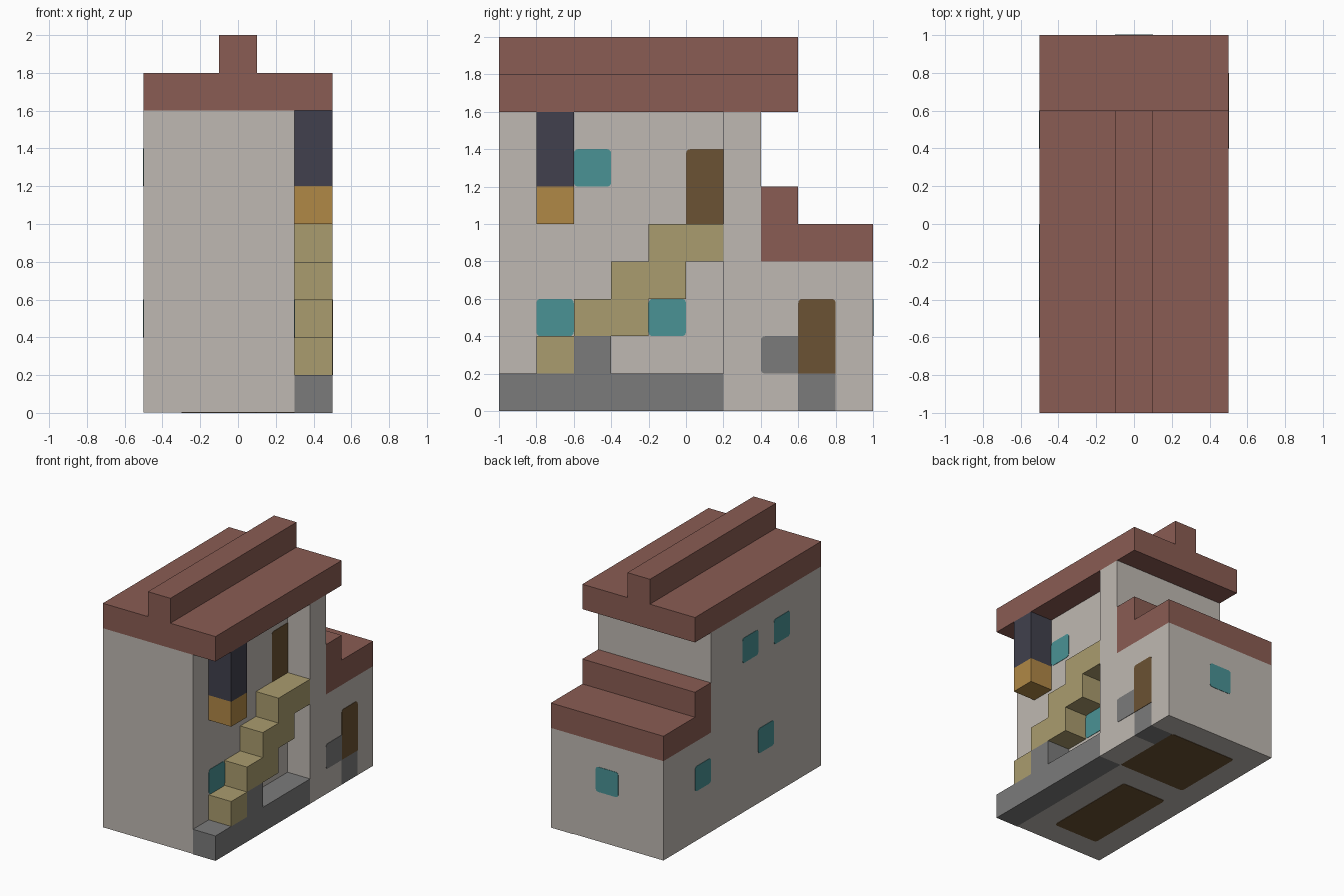
import bpy
import bmesh
import math

cube = bpy.data.objects.get("Cube")
if cube:
    bpy.data.objects.remove(cube, do_unlink=True)


def material(name, rgb):
    """Flat material from 0-255 display values."""
    def linear(v):
        v /= 255
        return v / 12.92 if v <= 0.04045 else ((v + 0.055) / 1.055) ** 2.4
    color = [linear(v) for v in rgb] + [1.0]
    mat = bpy.data.materials.new(name)
    mat.use_nodes = True
    mat.diffuse_color = color
    mat.node_tree.nodes["Principled BSDF"].inputs["Base Color"].default_value = color
    return mat


plaster = material("pale plaster", (191, 185, 178))
tile = material("red roof tile", (138, 92, 83))
glass = material("teal glass", (74, 146, 149))
wood = material("brown wood", (107, 82, 51))
sand = material("sand stone", (170, 156, 110))
stone = material("grey stone", (123, 123, 123))
iron = material("dark iron", (65, 64, 77))
amber = material("amber", (176, 136, 70))

PLATE = 0.003  # thickness of painted details


def prism(name, axis, profile, lo, hi, mat):
    """Extrude a 2D profile along an axis; the profile uses the other two axes in order."""
    bm = bmesh.new()

    def point(a, b, depth):
        co = [a, b]
        co.insert("xyz".index(axis), depth)
        return bm.verts.new(co)
    face = bm.faces.new([point(a, b, lo) for a, b in profile])
    ext = bmesh.ops.extrude_face_region(bm, geom=[face], use_keep_orig=True)
    for v in ext["geom"]:
        if isinstance(v, bmesh.types.BMVert):
            v.co["xyz".index(axis)] = hi
    bmesh.ops.recalc_face_normals(bm, faces=bm.faces)
    mesh = bpy.data.meshes.new(name)
    bm.to_mesh(mesh)
    bm.free()
    mesh.materials.append(mat)
    obj = bpy.data.objects.new(name, mesh)
    bpy.context.collection.objects.link(obj)
    return obj


def rect(a0, a1, b0, b1):
    return [(a0, b0), (a1, b0), (a1, b1), (a0, b1)]


def rounded(a0, a1, b0, b1, corners=(1, 1, 1, 1), r=0.022):
    """Rectangle with chosen rounded corners, anticlockwise from the low corner."""
    pts = []
    for i, (a, b) in enumerate(rect(a0, a1, b0, b1)):
        if not corners[i]:
            pts.append((a, b))
            continue
        ca = a + r if i in (0, 3) else a - r
        cb = b + r if i < 2 else b - r
        for k in range(4):
            t = math.pi + (i + k / 3) * math.pi / 2
            pts.append((ca + r * math.cos(t), cb + r * math.sin(t)))
    return pts


# House walls: long body, and the side wing with a notch for the doorstep
prism("house_body", "x", [(-1, PLATE), (1, PLATE), (1, 0.8), (0.4, 0.8), (0.4, 1.6), (-1, 1.6)],
      -0.5, 0.3, plaster)
prism("side_wing", "x", [(0.2, 0), (0.6, 0), (0.6, 0.2), (0.8, 0.2), (0.8, 0), (1, 0),
                         (1, 0.8), (0.4, 0.8), (0.4, 1.6), (0.2, 1.6)], 0.3, 0.5, plaster)

# Roofs
prism("main_roof", "y", [(-0.5, 1.6), (0.5, 1.6), (0.5, 1.8), (0.1, 1.8), (0.1, 2),
                         (-0.1, 2), (-0.1, 1.8), (-0.5, 1.8)], -1, 0.6, tile)
prism("rear_roof", "x", [(0.4, 0.8), (1, 0.8), (1, 1), (0.6, 1), (0.6, 1.2), (0.4, 1.2)],
      -0.5, 0.5, tile)

# Stone terrace with stair support, and doorstep
prism("terrace", "x", [(-1, 0), (0.2, 0), (0.2, 0.2), (-0.4, 0.2), (-0.4, 0.4),
                       (-0.6, 0.4), (-0.6, 0.2), (-1, 0.2)], 0.3, 0.5, stone)
prism("doorstep", "x", rect(0.6, 0.8, 0, 0.2), 0.3, 0.5, stone)

# Outside stairs
prism("bottom_step", "x", rect(-0.8, -0.6, 0.2, 0.4), 0.3, 0.5, sand)
prism("stair_flight", "x", [(-0.6, 0.4), (-0.2, 0.4), (-0.2, 0.6), (0, 0.6), (0, 0.8), (0.2, 0.8),
                            (0.2, 1), (-0.2, 1), (-0.2, 0.8), (-0.4, 0.8), (-0.4, 0.6),
                            (-0.6, 0.6)], 0.3, 0.5, sand)

# Hanging lantern
prism("lantern_hanger", "x", rect(-0.8, -0.6, 1.2, 1.6), 0.3, 0.5, iron)
prism("lantern_light", "x", rect(-0.8, -0.6, 1, 1.2), 0.3, 0.5, amber)

# Windows on the stair side, the plain side and the back
for i, (y, z) in enumerate([(-0.8, 0.4), (-0.2, 0.4), (-0.6, 1.2)]):
    prism(f"left_window_{i}", "x", rounded(y, y + 0.2, z, z + 0.2), 0.3, 0.3 + PLATE, glass)
for i, (y, z) in enumerate([(0.4, 0.4), (-0.4, 0.4), (-0.2, 1.2), (-0.6, 1.2)]):
    prism(f"right_window_{i}", "x", rounded(y, y + 0.2, z, z + 0.2), -0.5 - PLATE, -0.5, glass)
prism("back_window", "y", rounded(-0.1, 0.1, 0.4, 0.6), 1, 1 + PLATE, glass)

# Doors and the stone panel beside the lower one
prism("upper_door", "x", rounded(0, 0.2, 1, 1.4, (0, 0, 0, 1)), 0.3, 0.3 + PLATE, wood)
prism("lower_door", "x", rounded(0.6, 0.8, 0.2, 0.6, (0, 0, 1, 1)), 0.5, 0.5 + PLATE, wood)
prism("door_panel", "x", rounded(0.4, 0.6, 0.2, 0.4, (1, 0, 0, 1)), 0.5, 0.5 + PLATE, stone)

# Wooden floors showing on the underside
prism("rear_floor", "z", rounded(-0.3, 0.3, 0.2, 0.8), 0, PLATE, wood)
prism("front_floor", "z", rounded(-0.3, 0.1, -0.8, 0), 0, PLATE, wood)
